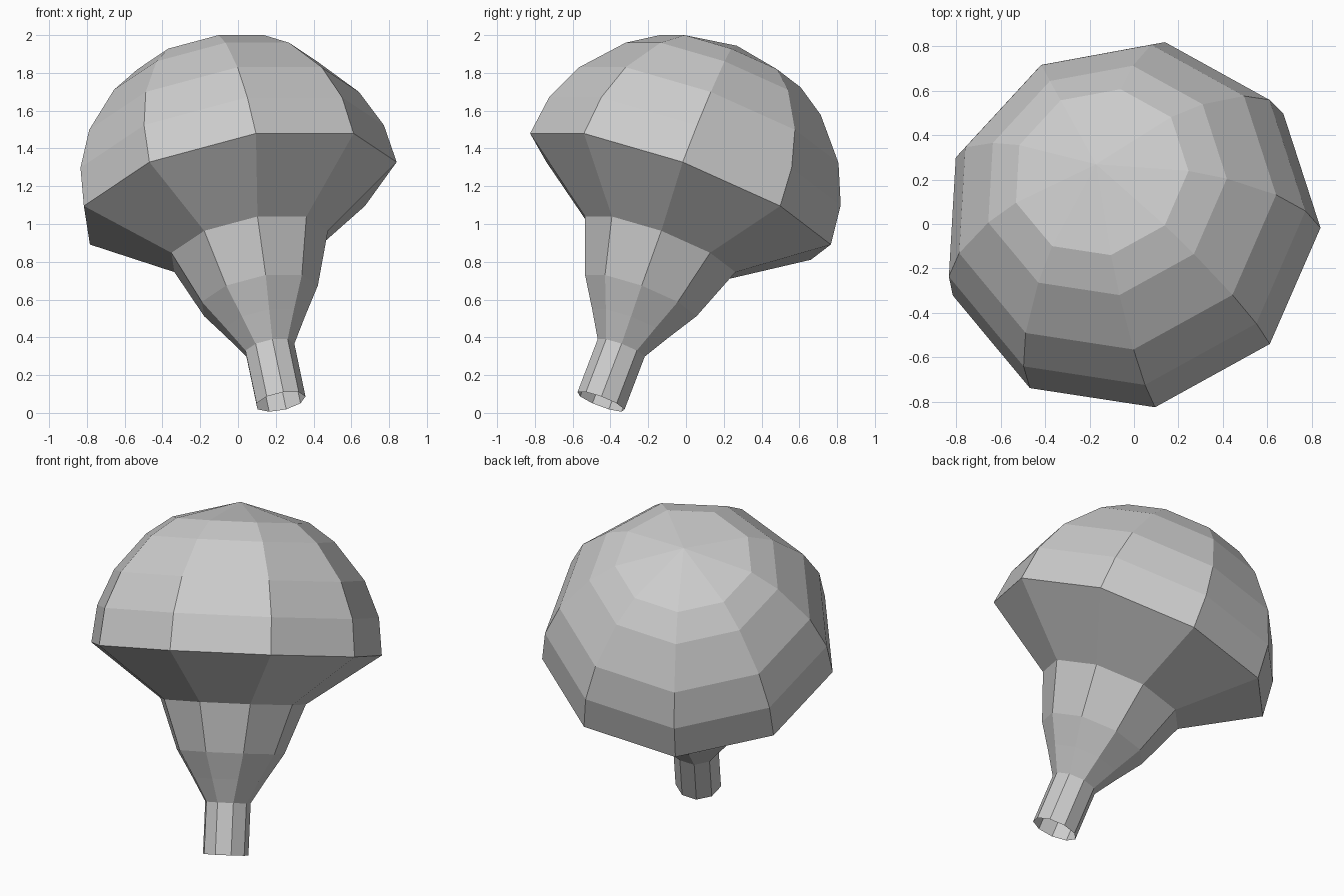
import bpy, bmesh
from math import cos, sin, radians
from mathutils import Vector, Matrix

if "Cube" in bpy.data.objects:
    bpy.data.objects.remove(bpy.data.objects["Cube"], do_unlink=True)

SIDES = 9

grey = bpy.data.materials.new("plain grey")
grey.use_nodes = True
colour = (0.6, 0.6, 0.6, 1)
grey.diffuse_color = colour
grey.node_tree.nodes["Principled BSDF"].inputs["Base Color"].default_value = colour

# Leaning frame: the axis starts at the mouth, local x points to the raised side
axis = Vector((-0.193, 0.350, 0.917)).normalized()
raised = (Vector((0, 0, 1)) - axis * axis.z).normalized()
side = axis.cross(raised)
frame = Matrix((raised, side, axis)).transposed().to_4x4()
frame.translation = Vector((0.225, -0.45, 0.06))


def lathe(name, profile):
    """Faceted shell through (radius, height) rings; zero radius closes to a point."""
    bm = bmesh.new()
    rings = []
    for r, h in profile:
        if r == 0:
            rings.append([bm.verts.new((0, 0, h))] * SIDES)
            continue
        ring = []
        for i in range(SIDES):
            a = radians(360 * (i + 0.5) / SIDES)
            ring.append(bm.verts.new((r * cos(a), r * sin(a), h)))
        rings.append(ring)
    for low, high in zip(rings, rings[1:]):
        for i in range(SIDES):
            j = (i + 1) % SIDES
            corners = dict.fromkeys((low[i], low[j], high[j], high[i]))
            bm.faces.new(list(corners))
    bm.transform(frame)
    mesh = bpy.data.meshes.new(name)
    bm.to_mesh(mesh)
    bm.free()
    mesh.materials.append(grey)
    obj = bpy.data.objects.new(name, mesh)
    bpy.context.collection.objects.link(obj)
    return obj


# Open tube and flared stem
lathe("stem", [(0.135, 0), (0.135, 0.305), (0.22, 0.444), (0.32, 0.60), (0.432, 0.892)])

# Sloping underside out to the rim
lathe("underside", [(0.432, 0.892), (0.863, 1.195)])

# Rounded dome up to the crown
lathe("dome", [(0.863, 1.195), (0.837, 1.414), (0.744, 1.626),
               (0.56, 1.843), (0.405, 1.95), (0, 2.055)])
